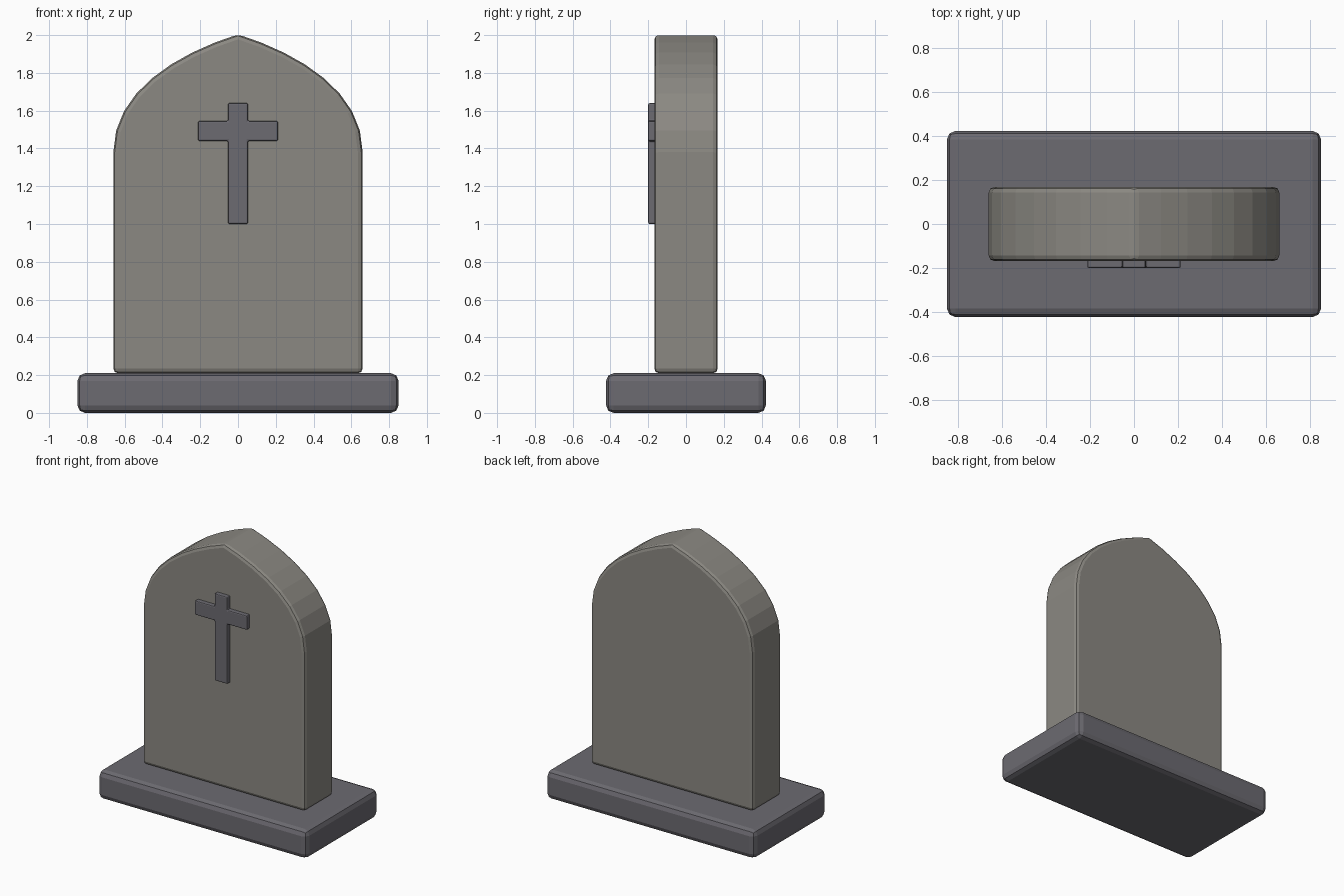
import bpy, bmesh
from mathutils import Vector
from mathutils.geometry import interpolate_bezier

if "Cube" in bpy.data.objects:
    bpy.data.objects.remove(bpy.data.objects["Cube"])


def material(name, rgb):
    m = bpy.data.materials.new(name)
    m.diffuse_color = (*rgb, 1)
    m.use_nodes = True
    m.node_tree.nodes["Principled BSDF"].inputs["Base Color"].default_value = m.diffuse_color
    return m


def extrude_profile(name, pts, y0, y1, mat, bevel, segments):
    """Extrude an x-z outline from y0 to y1 and round its edges."""
    bm = bmesh.new()
    face = bm.faces.new([bm.verts.new((x, y0, z)) for x, z in pts])
    out = bmesh.ops.extrude_face_region(bm, geom=[face])
    verts = [v for v in out["geom"] if isinstance(v, bmesh.types.BMVert)]
    bmesh.ops.translate(bm, verts=verts, vec=(0, y1 - y0, 0))
    bmesh.ops.recalc_face_normals(bm, faces=bm.faces)
    mesh = bpy.data.meshes.new(name)
    bm.to_mesh(mesh)
    bm.free()
    mesh.materials.append(mat)
    ob = bpy.data.objects.new(name, mesh)
    bpy.context.collection.objects.link(ob)
    mod = ob.modifiers.new("rounding", "BEVEL")
    mod.width = bevel
    mod.segments = segments
    mod.limit_method = "ANGLE"
    return ob


light_stone = material("light_stone", (0.26, 0.25, 0.225))
dark_stone = material("dark_stone", (0.15, 0.145, 0.165))

# plinth
extrude_profile("base", [(-0.85, 0), (0.85, 0), (0.85, 0.21), (-0.85, 0.21)],
                -0.423, 0.423, dark_stone, 0.04, 2)

# upright slab with pointed arch top
W, N = 0.66, 8
arch = [(p.x, p.y) for p in interpolate_bezier(
    Vector((W, 1.38)), Vector((W, 1.70)), Vector((0.33, 1.90)), Vector((0, 2.004)), N + 1)]
right = [(W, 0.21)] + arch
left = [(-x, z) for x, z in reversed(right[:-1])]
extrude_profile("slab", right + left, -0.168, 0.168, light_stone, 0.025, 2)

# raised cross on the front
half = [(0.053, 1.0), (0.053, 1.44), (0.212, 1.44),
        (0.212, 1.545), (0.053, 1.545), (0.053, 1.64)]
extrude_profile("cross", half + [(-x, z) for x, z in reversed(half)],
                -0.2, -0.15, dark_stone, 0.008, 2)
